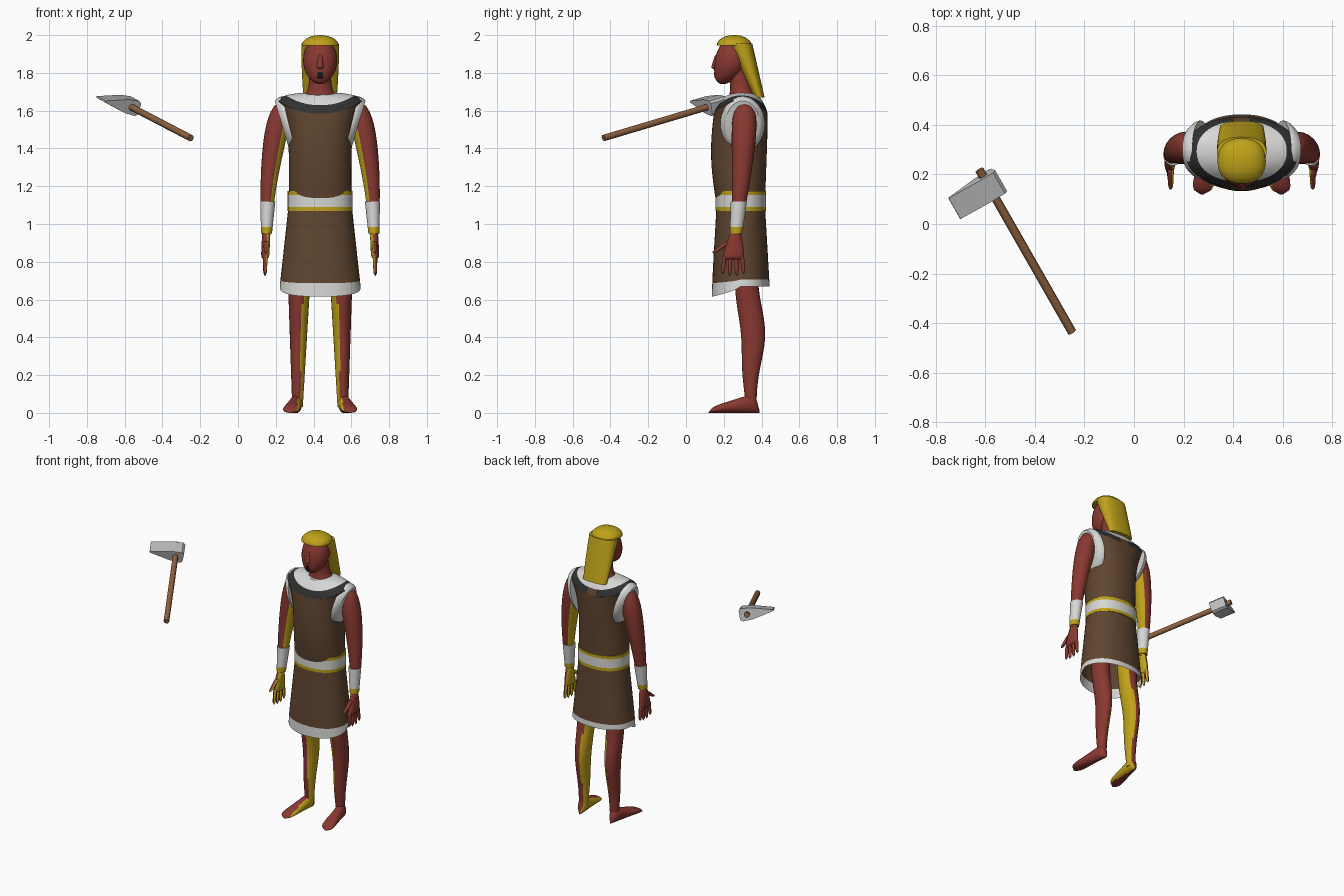
import bpy, bmesh, math
from mathutils import Vector, Matrix

cube = bpy.data.objects.get("Cube")
if cube:
    bpy.data.objects.remove(cube, do_unlink=True)

CENTRE = .435  # body centre line


def material(name, red, green, blue):
    mat = bpy.data.materials.new(name)
    mat.use_nodes = True
    mat.diffuse_color = (red, green, blue, 1)
    shader = mat.node_tree.nodes["Principled BSDF"]
    shader.inputs["Base Color"].default_value = mat.diffuse_color
    shader.inputs["Roughness"].default_value = .8
    return mat


SKIN = material("red skin", .25, .04, .03)
GOLD = material("gold", .52, .36, .01)
BROWN = material("brown cloth", .115, .06, .03)
WHITE = material("white cloth", .68, .68, .67)
BLACK = material("black trim", .03, .03, .03)
WOOD = material("wood", .27, .12, .05)
STEEL = material("grey steel", .5, .5, .5)
MOUTH = material("dark mouth", .01, .01, .01)


def mix(start, end, amount):
    return start + (end - start) * amount


def bump(t):
    return math.sin(math.pi * t)


def dome(t, sharpness=6):
    """Radius factor that rounds off both ends of a part."""
    return math.sqrt(max(.02, 1 - (2 * t - 1) ** sharpness))


def finish(name, bm, materials, angle=40):
    mesh = bpy.data.meshes.new(name)
    bm.to_mesh(mesh)
    bm.free()
    part = bpy.data.objects.new(name, mesh)
    bpy.context.collection.objects.link(part)
    for mat in materials:
        mesh.materials.append(mat)
    bpy.ops.object.select_all(action="DESELECT")
    part.select_set(True)
    bpy.context.view_layer.objects.active = part
    bpy.ops.object.shade_smooth_by_angle(angle=math.radians(angle))


def loft(name, section, materials, paint=None, warp=None, sides=24, steps=16,
         power=2, forward=False, bottom=True, top=True):
    """Skin rings given by section(t) -> x, y, z and two radii.
    warp(t, cos, sin) shifts a ring's height; paint(face, t) picks a material."""
    bm = bmesh.new()
    rings, painted = [], []
    for step in range(steps + 1):
        t = step / steps
        x, y, z, wide, deep = section(t)
        ring = []
        for side in range(sides):
            angle = math.tau * side / sides
            c, s = math.cos(angle), math.sin(angle)
            u = wide * math.copysign(abs(c) ** (2 / power), c)
            v = deep * math.copysign(abs(s) ** (2 / power), s)
            rise = warp(t, c, s) if warp else 0
            place = (x + u, y, z + v) if forward else (x + u, y + v, z + rise)
            ring.append(bm.verts.new(place))
        rings.append(ring)
    for step in range(steps):
        low, high = rings[step], rings[step + 1]
        for side in range(sides):
            corners = (low[side - 1], low[side], high[side], high[side - 1])
            painted.append((bm.faces.new(corners), (step + .5) / steps))
    if bottom:
        painted.append((bm.faces.new(rings[0]), 0))
    if top:
        painted.append((bm.faces.new(rings[-1]), 1))
    bmesh.ops.recalc_face_normals(bm, faces=bm.faces)
    if paint:
        for face, t in painted:
            face.material_index = int(paint(face, t))
    finish(name, bm, materials)


def rod(start, end, thick, thin, flat=1):
    """Section rule for a straight, tapered part with rounded ends."""
    def section(t):
        radius = mix(thick, thin, t) * dome(t)
        return (*Vector(start).lerp(Vector(end), t), radius, radius * flat)
    return section


# Tunic: flared skirt with a hem that dips in front
loft("skirt",
     lambda t: (CENTRE, .29, mix(.67, 1.1, t), mix(.214, .167, t), mix(.153, .128, t)),
     [BROWN, WHITE], paint=lambda face, t: t < .08,
     warp=lambda t, c, s: -.055 * (1 - t) ** 12 * max(0, -s) ** .6,
     sides=48, steps=12, power=2.2, bottom=False, top=False)

# Tunic: chest widening into the shoulders
loft("bodice",
     lambda t: (CENTRE, .29 - .01 * bump(t), mix(1.1, 1.585, t),
                .165 + .063 * t ** 7, .128 + .02 * bump(.75 * t)),
     [BROWN], warp=lambda t, c, s: .07 * t ** 7 * c * c,
     sides=48, power=2.2, bottom=False, top=False)


# Collar: black ring, open at the back, and white ring
def collar_paint(face, t):
    spot = face.calc_center_median()
    if t > .33:
        return 1
    return 2 if spot.y > .3 and abs(spot.x - CENTRE) < .03 else 0


loft("collar",
     lambda t: (CENTRE, mix(.29, .3, t), 1.585 + .095 * t ** .7,
                mix(.228, .09, t), mix(.142, .085, t)),
     [BLACK, WHITE, BROWN], paint=collar_paint,
     warp=lambda t, c, s: mix(.07, .015, t) * c * c,
     sides=48, steps=6, power=2.2, bottom=False)

# Belt with gold edges
loft("belt", lambda t: (CENTRE, .29, mix(1.07, 1.175, t), .172, .134),
     [WHITE, GOLD], paint=lambda face, t: abs(t - .5) > .3,
     sides=48, steps=5, power=2.2)

# Neck, head and face
loft("neck",
     lambda t: (CENTRE, mix(.3, .28, t), mix(1.66, 1.82, t),
                .058 + .042 * (1 - t) ** 4, .055 + .025 * (1 - t) ** 4), [SKIN])


def head_section(t):
    radius = .09 * max(.02, bump(t)) ** .45
    return CENTRE, .25 - .055 * (1 - t) ** 3, mix(1.742, 1.99, t), radius, radius


loft("head", head_section, [SKIN], sides=32, steps=24)
loft("nose", rod((CENTRE, .165, 1.9), (CENTRE, .15, 1.82), .01, .02), [SKIN])
loft("mouth", rod((CENTRE, .168, 1.765), (CENTRE, .163, 1.81), .022, .024, .7), [MOUTH])


# Hair: rounded cap and long mane down the back
def cap_section(t):
    radius = math.sqrt(1.01 - t * t)
    return CENTRE, .255, mix(1.945, 2, t), .097 * radius, .092 * radius


loft("hair_cap", cap_section, [GOLD], sides=32, power=2.3)
loft("hair_mane",
     lambda t: (CENTRE, mix(.388, .288, t), mix(1.67, 1.955, t),
                .1 - .012 * (1 - t) ** 2, mix(.028, .063, t)),
     [GOLD], sides=32, power=2.4)


def build_side(side, word):
    def across(offset):
        return CENTRE + side * offset

    def limb(name, section, **options):
        """Skin part, gold where it faces the body's centre."""
        loft(f"{word}_{name}", section, [SKIN, GOLD],
             paint=lambda face, t: face.normal.x * side < -.45, **options)

    # Armhole trim, leaning out over the shoulder
    loft(word + "_sleeve_trim",
         lambda t: (across(mix(.165, .204, t)), .3, 1.53, .036, mix(.118, .09, t * t)),
         [WHITE], warp=lambda t, c, s: side * mix(.145, .122, t * t) * c,
         sides=32, steps=6)

    # Arm, from wrist to shoulder
    def arm_section(t):
        radius = (.022 + .055 * t) * math.sqrt(1.01 - t ** 8)
        return (across(.285 - .09 * t * t), .265 + .045 * bump(t / 2),
                mix(.94, 1.655, t), radius, radius * 1.07)

    limb("arm", arm_section, steps=24)
    loft(word + "_cuff",
         lambda t: (across(mix(.284, .277, t)), mix(.265, .28, t), mix(.95, 1.12, t),
                    mix(.029, .04, t), mix(.033, .043, t)),
         [WHITE, GOLD], paint=lambda face, t: t < .2, steps=5)

    # Hand with thumb and four fingers
    limb("palm",
         lambda t: (across(mix(.285, .292, t)), mix(.262, .25, t), mix(.96, .81, t),
                    .022 * dome(t), .025 + .03 * bump(t / 2)))
    limb("thumb", rod((across(.287), .23, .91), (across(.287), .145, .845),
                      .014, .01, 1.5), sides=12)
    for finger in range(4):
        spread = finger - 1.5
        limb(f"finger_{finger + 1}",
             rod((across(.29), .25 + .03 * spread, .84),
                 (across(.292), .25 + .037 * spread, .72 + .01 * abs(spread)),
                 .013, .009), sides=10, steps=8)

    # Leg, from ankle to thigh, with a calf swelling behind
    def leg_section(t):
        radius = mix(.028, .064, t)
        return (across(mix(.12, .11, t)), .345 - .03 * t + .025 * bump(t) ** 4,
                mix(.03, .8, t), radius, radius + .018 * bump(t) ** 2)

    limb("leg", leg_section, steps=24)

    # Foot, from heel to toes
    def foot_section(t):
        half = .056 * (1 - .75 * t) * dome(t)
        return (across(mix(.12, .16, t)), mix(.388, .12, t), half,
                mix(.03, .048, t) * dome(t), half)

    limb("foot", foot_section, forward=True)


build_side(1, "left")
build_side(-1, "right")

# Axe axes: along the handle, towards the blade, and through the thickness
grip = Vector((-.25, -.437, 1.455))
along = Vector((-.48, .84, .25)).normalized()
blade = Vector((-.83, -.53, .18))
blade = (blade - along * blade.dot(along)).normalized()
frame = Matrix((blade, along.cross(blade), along)).transposed().to_4x4()

length = .78
bm = bmesh.new()
bmesh.ops.create_cone(bm, cap_ends=True, segments=8, radius1=.018, radius2=.018,
                      depth=length, matrix=Matrix.Translation((0, 0, length / 2)))
bm.transform(Matrix.Translation(grip) @ frame)
finish("axe_handle", bm, [WOOD], 50)

# Axe head: wedge profile extruded along the handle
bm = bmesh.new()
profile = [(-.05, .03), (-.035, .042), (.03, .038), (.168, .004)]
outline = profile + [(u, -v) for u, v in reversed(profile)]
face = bm.faces.new([bm.verts.new((u, v, -.05)) for u, v in outline])
grown = bmesh.ops.extrude_face_region(bm, geom=[face])["geom"]
bmesh.ops.translate(bm, vec=(0, 0, .1),
                    verts=[g for g in grown if isinstance(g, bmesh.types.BMVert)])
bmesh.ops.recalc_face_normals(bm, faces=bm.faces)
bm.transform(Matrix.Translation(grip + along * .7) @ frame)
finish("axe_head", bm, [STEEL], 20)
